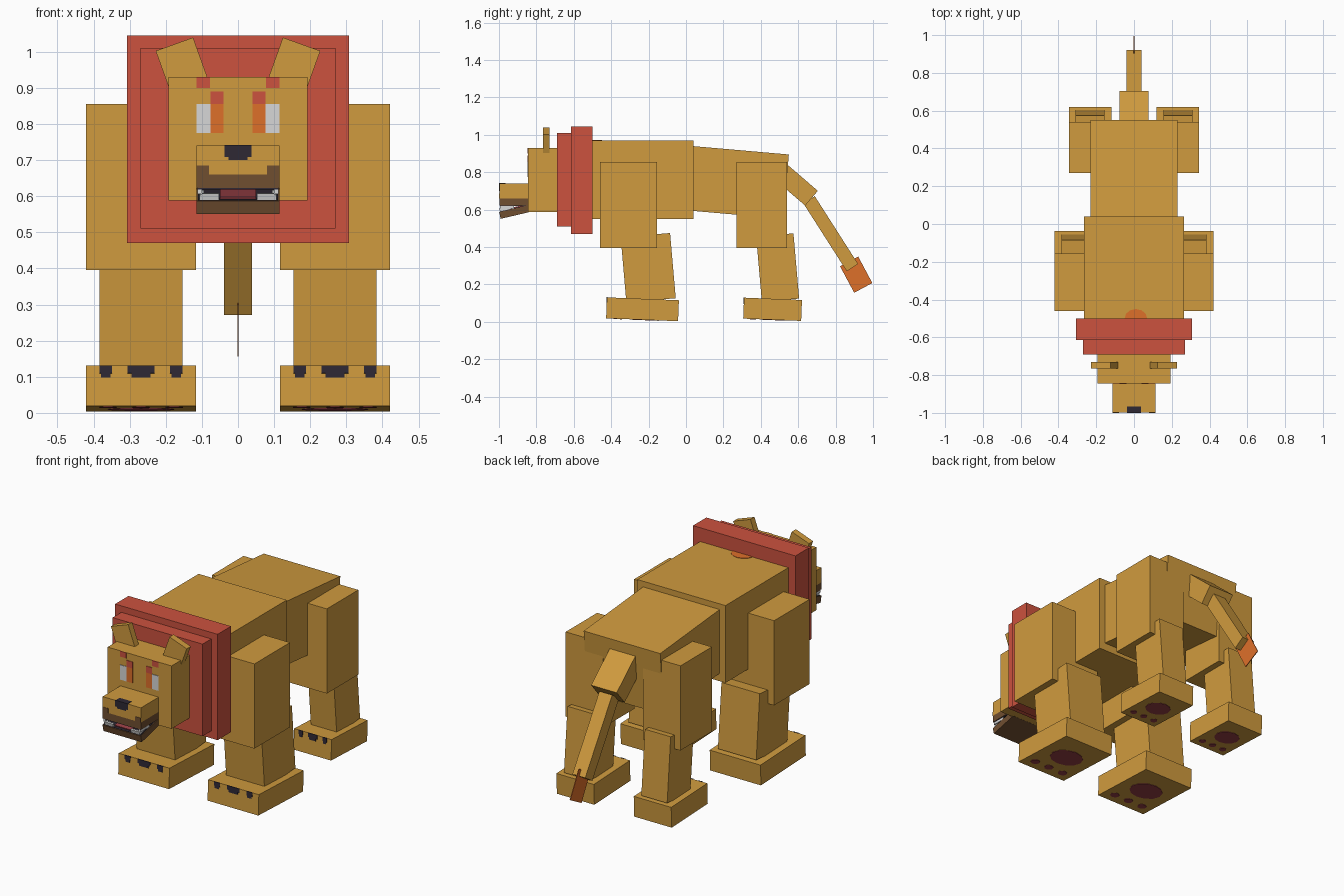
import bpy, math
from mathutils import Matrix, Vector

if "Cube" in bpy.data.objects:
    bpy.data.objects.remove(bpy.data.objects["Cube"])


def material(name, r, g, b):
    """Flat colour from sRGB 0-255 values."""
    lin = [((c / 255 + 0.055) / 1.055) ** 2.4 for c in (r, g, b)]
    m = bpy.data.materials.new(name)
    m.diffuse_color = (*lin, 1)
    m.use_nodes = True
    m.node_tree.nodes["Principled BSDF"].inputs["Base Color"].default_value = m.diffuse_color
    return m


TAN = material("tan_fur", 208, 155, 62)
RED = material("red_mane", 204, 82, 62)
ORANGE = material("orange", 222, 112, 42)
WHITE = material("white", 215, 215, 215)
DARK = material("dark_claw", 46, 40, 52)
BROWN = material("brown_lip", 112, 78, 48)
PAD = material("maroon_pad", 150, 62, 68)


def box(name, centre, size, mat, rx=0.0, ry=0.0, parent=Matrix()):
    """Box with given centre and size; returns its unscaled frame."""
    frame = parent @ Matrix.Translation(centre) @ Matrix.Rotation(rx, 4, 'X') @ Matrix.Rotation(ry, 4, 'Y')
    bpy.ops.mesh.primitive_cube_add(size=1)
    ob = bpy.context.object
    ob.name = ob.data.name = name
    ob.data.transform(Matrix.Diagonal((*size, 1)))
    ob.matrix_world = frame
    ob.data.materials.append(mat)
    return frame


def span(name, x, y, z, mat):
    """Axis-aligned box from (min, max) pairs."""
    c = [(a + b) / 2 for a, b in (x, y, z)]
    s = [b - a for a, b in (x, y, z)]
    return box(name, c, s, mat)


def both(name, x, y, z, mat):
    """Mirrored pair of axis-aligned boxes."""
    span(name + "_left", x, y, z, mat)
    span(name + "_right", (-x[1], -x[0]), y, z, mat)


def disc(name, centre, rx, ry, mat, parent=Matrix()):
    """Thin oval plate."""
    bpy.ops.mesh.primitive_cylinder_add(vertices=12, radius=1, depth=0.004)
    ob = bpy.context.object
    ob.name = ob.data.name = name
    ob.data.transform(Matrix.Diagonal((rx, ry, 1, 1)))
    ob.matrix_world = parent @ Matrix.Translation(centre)
    ob.data.materials.append(mat)


# Body and mane
span("chest", (-0.265, 0.265), (-0.55, 0.04), (0.55, 0.97), TAN)
box("hindquarters", (0, 0.246, 0.748), (0.46, 0.58, 0.345), TAN, rx=-0.087)
span("mane_back", (-0.308, 0.308), (-0.615, -0.5), (0.47, 1.045), RED)
span("mane_front", (-0.27, 0.27), (-0.69, -0.6), (0.51, 1.01), RED)
disc("mane_tuft_patch", (0.01, -0.5, 0.97), 0.06, 0.05, ORANGE)

# Head, ears and face markings
span("head", (-0.192, 0.192), (-0.845, -0.68), (0.588, 0.93), TAN)
for side, s in (("left", 1), ("right", -1)):
    box("ear_" + side, (s * 0.155, -0.748, 0.962), (0.11, 0.035, 0.125), TAN, ry=s * 0.345)
FACE = (-0.848, -0.842)
both("eye_white", (0.076, 0.115), FACE, (0.775, 0.855), WHITE)
both("iris", (0.04, 0.076), FACE, (0.775, 0.855), ORANGE)
both("eyelid", (0.04, 0.076), FACE, (0.855, 0.89), RED)
both("brow", (0.078, 0.115), FACE, (0.9, 0.93), RED)

# Snout, nose and upper lip
span("snout", (-0.115, 0.115), (-0.998, -0.83), (0.66, 0.74), TAN)
span("upper_lip", (-0.115, 0.115), (-0.998, -0.83), (0.622, 0.66), BROWN)
both("lip_corner", (0.08, 0.115), (-1.0, -0.996), (0.66, 0.685), BROWN)
span("mouth_roof", (-0.112, 0.112), (-0.995, -0.845), (0.618, 0.622), DARK)
span("nose_front", (-0.038, 0.038), (-1.0, -0.996), (0.708, 0.742), DARK)
span("nose_lower", (-0.026, 0.026), (-1.0, -0.996), (0.7, 0.708), DARK)
span("nose_top", (-0.036, 0.036), (-0.998, -0.965), (0.738, 0.742), DARK)

# Open lower jaw with tongue and teeth
jaw = box("lower_jaw", (0, -0.917, 0.587), (0.23, 0.16, 0.037), BROWN, rx=0.23)
box("mouth_floor", (0, 0, 0.0185), (0.222, 0.152, 0.004), DARK, parent=jaw)
box("tongue", (0, 0.0, 0.022), (0.1, 0.13, 0.008), PAD, parent=jaw)
for side, s in (("left", 1), ("right", -1)):
    box("lower_teeth_" + side, (s * 0.1, -0.045, 0.026), (0.012, 0.06, 0.016), WHITE, parent=jaw)
    box("fang_" + side, (s * 0.078, -0.07, 0.028), (0.05, 0.01, 0.02), WHITE, parent=jaw)
    span("upper_teeth_" + side, *((sorted((s * 0.1, s * 0.112))), (-0.995, -0.92), (0.606, 0.622)), WHITE)

# Legs: name, centre x, foot width, thigh y range, shin y, shin z, shin width and depth, foot y, foot length
LEGS = (
    ("front", 0.2685, 0.305, (-0.46, -0.155), -0.202, 0.289, 0.23, 0.265, -0.2325, 0.385),
    ("hind", 0.2325, 0.225, (0.27, 0.54), 0.49, 0.29, 0.155, 0.2, 0.463, 0.31),
)
for name, cx, w, ty, sy, sz, sw, sd, fy, fl in LEGS:
    for side, s in (("left", 1), ("right", -1)):
        tag = f"_{name}_{side}"
        box("thigh" + tag, (s * cx, sum(ty) / 2, 0.625), (w, ty[1] - ty[0], 0.46), TAN)
        box("shin" + tag, (s * cx, sy, sz), (sw, sd, 0.35), TAN, rx=0.087)
        foot = box("foot" + tag, (s * cx, fy, 0.067), (w, fl, 0.112), TAN, rx=-0.04)
        # Claws: wide middle one and two narrow outer ones, each stepped
        for i, (ox, cw) in enumerate(((0, 0.245), (-0.32, 0.115), (0.32, 0.115))):
            box(f"claw_{i}" + tag, (ox * w, -fl / 2, 0.046), (cw * w, 0.005, 0.022), DARK, parent=foot)
            box(f"claw_tip_{i}" + tag, (ox * w, -fl / 2, 0.0295), (cw * w * 0.72, 0.005, 0.013), DARK, parent=foot)
        # Sole pads
        disc("sole_pad" + tag, (0, 0.03 * fl, -0.056), w * 0.3, fl * 0.2, PAD, parent=foot)
        for i, ox in enumerate((-0.3, 0, 0.3)):
            disc(f"toe_pad_{i}" + tag, (ox * w, -0.34 * fl, -0.056), w * 0.08, fl * 0.06, PAD, parent=foot)

# Tail in two segments with a flat tuft
box("tail_base", (0, 0.58, 0.739), (0.154, 0.24, 0.104), TAN, rx=-0.71)
box("tail_rod", (0, 0.774, 0.471), (0.077, 0.43, 0.072), TAN, rx=-1.002)
box("tail_tuft", (0, 0.91, 0.252), (0.004, 0.16, 0.11), ORANGE, rx=-1.08)
